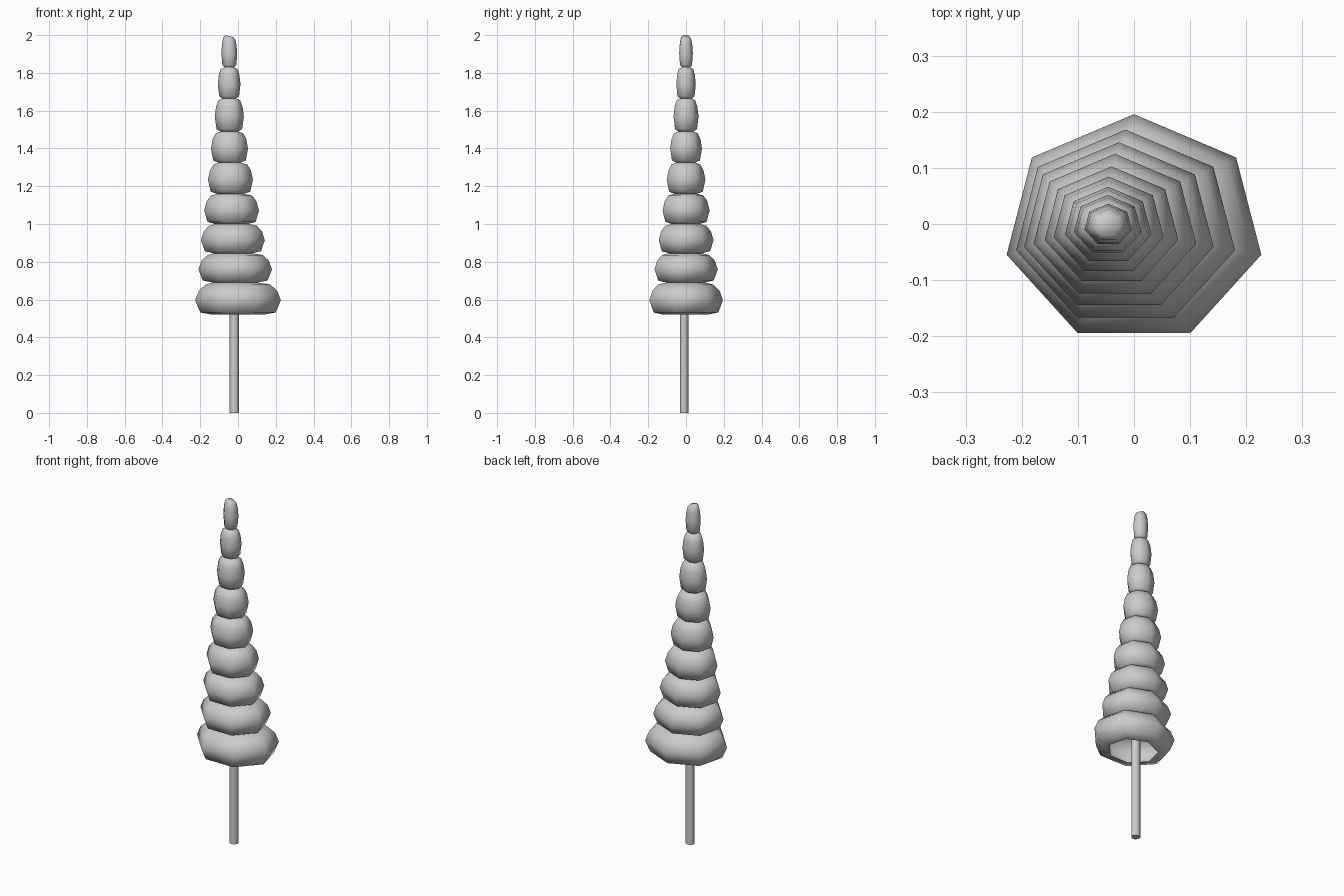
import bpy, math

if "Cube" in bpy.data.objects:
    bpy.data.objects.remove(bpy.data.objects["Cube"])

SIDES = 7
# tier: bottom z, centre x, half width along x
TIERS = [(0.52, 0.0, 0.227), (0.69, -0.015, 0.195), (0.845, -0.027, 0.169),
         (1.0, -0.034, 0.145), (1.16, -0.04, 0.119), (1.325, -0.045, 0.098),
         (1.49, -0.046, 0.077), (1.665, -0.047, 0.060), (1.83, -0.046, 0.042)]
TOP = 2.0
# bulging tier section: share of radius, share of height
SECTION = [(0.60, 0.0), (0.88, 0.07), (1.0, 0.45), (0.91, 0.75), (0.75, 0.94)]


def make_object(name, verts, faces, angle):
    mesh = bpy.data.meshes.new(name)
    mesh.from_pydata(verts, [], faces)
    mesh.update()
    obj = bpy.data.objects.new(name, mesh)
    bpy.context.collection.objects.link(obj)
    bpy.ops.object.select_all(action='DESELECT')
    bpy.context.view_layer.objects.active = obj
    obj.select_set(True)
    bpy.ops.object.shade_smooth_by_angle(angle=math.radians(angle))
    return obj


def ring(cx, cy, z, rx, ry, tilt=0.0):
    pts = []
    for i in range(SIDES):
        a = math.pi / 2 + 2 * math.pi * i / SIDES
        dx = rx * math.cos(a)
        pts.append((cx + dx, cy + ry * math.sin(a), z - tilt * dx))
    return pts


def loft(rings, cap_bottom):
    verts = [p for r in rings for p in r]
    faces = []
    for k in range(len(rings) - 1):
        for i in range(SIDES):
            a, b = k * SIDES + i, k * SIDES + (i + 1) % SIDES
            faces.append((a, b, b + SIDES, a + SIDES))
    last = (len(rings) - 1) * SIDES
    faces.append(tuple(range(last, last + SIDES)))
    if cap_bottom:
        faces.append(tuple(reversed(range(SIDES))))
    return verts, faces


# foliage: stacked seven-sided tiers, hollow and open underneath
rings = []
for n, (z, cx, w) in enumerate(TIERS):
    last = n == len(TIERS) - 1
    top = TOP - 0.007 if last else TIERS[n + 1][0]
    rx = w / 0.975
    ry = rx * 0.88
    cy = -0.045 * ry
    for share, h in SECTION:
        tilt = 0.2 * h if last else 0.0
        rings.append(ring(cx, cy, z + (top - z) * h, rx * share, ry * share, tilt))
rings.append(ring(-0.046, -0.002, TOP - 0.006, 0.022, 0.02, 0.25))
make_object("foliage", *loft(rings, False), 80)

# trunk: slim pole running up into the foliage
trunk = [ring(-0.02, -0.01, z, 0.0255, 0.0235) for z in (0.0, 0.85)]
make_object("trunk", *loft(trunk, True), 60)
